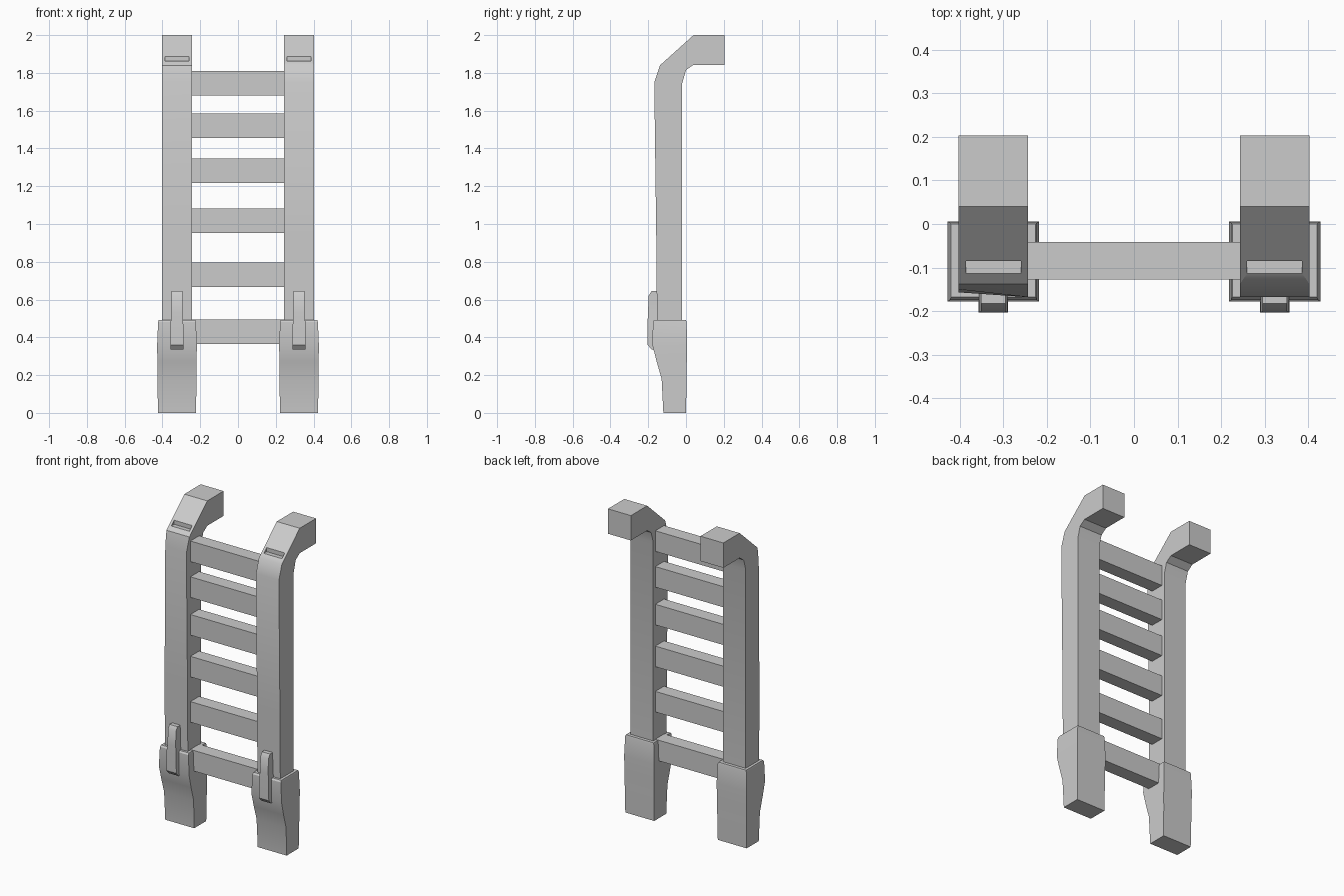
import bpy, bmesh

if "Cube" in bpy.data.objects:
    bpy.data.objects.remove(bpy.data.objects["Cube"])


def make(name, bm, smooth=False):
    bmesh.ops.recalc_face_normals(bm, faces=bm.faces)
    me = bpy.data.meshes.new(name)
    bm.to_mesh(me)
    bm.free()
    ob = bpy.data.objects.new(name, me)
    bpy.context.collection.objects.link(ob)
    if smooth:
        bpy.ops.object.select_all(action='DESELECT')
        ob.select_set(True)
        bpy.context.view_layer.objects.active = ob
        bpy.ops.object.shade_smooth_by_angle(angle=0.55)
    return ob


def box(name, x0, x1, y0, y1, z0, z1):
    bm = bmesh.new()
    bmesh.ops.create_cube(bm, size=1)
    for v in bm.verts:
        v.co = (x1 if v.co.x > 0 else x0, y1 if v.co.y > 0 else y0, z1 if v.co.z > 0 else z0)
    return make(name, bm)


def loft(name, cx, rings):
    """Stack of rectangles: (z, half width, front y, back y)."""
    bm = bmesh.new()
    loops = [[bm.verts.new(p) for p in ((cx - w, f, z), (cx + w, f, z), (cx + w, b, z), (cx - w, b, z))]
             for z, w, f, b in rings]
    for a, b in zip(loops, loops[1:]):
        for i in range(4):
            j = (i + 1) % 4
            bm.faces.new((a[i], a[j], b[j], b[i]))
    bm.faces.new(loops[0])
    bm.faces.new(loops[-1])
    return make(name, bm, True)


# rail side outline (y, z), bending back at the top
RAIL = [(-0.153, 0.40), (-0.157, 0.90), (-0.168, 1.75), (-0.138, 1.84), (0.04, 2.0), (0.203, 2.0),
        (0.203, 1.843), (0.04, 1.843), (0.0, 1.815), (-0.02, 1.745), (-0.02, 0.40)]
# boot and clip sections (z, half width, front y, back y)
BOOT = [(0, 0.101, -0.12, 0.0), (0.18, 0.103, -0.129, 0.003), (0.27, 0.104, -0.155, 0.004),
        (0.36, 0.105, -0.178, 0.006), (0.482, 0.1, -0.175, 0.003), (0.492, 0.097, -0.168, 0.0)]
CLIP = [(0.335, 0.034, -0.181, -0.14), (0.36, 0.034, -0.203, -0.14), (0.49, 0.033, -0.203, -0.14),
        (0.53, 0.028, -0.201, -0.14), (0.62, 0.028, -0.198, -0.14), (0.645, 0.028, -0.182, -0.14)]

for side, s in (("left", -1), ("right", 1)):
    cx = 0.323 * s
    # rail
    bm = bmesh.new()
    lo, hi = ([bm.verts.new((cx + d, y, z)) for y, z in RAIL] for d in (-0.08, 0.08))
    if s < 0:
        lo[2].co.y = -0.15  # slanted outer front edge on the left rail
    bm.faces.new(lo)
    bm.faces.new(hi)
    for i in range(len(RAIL)):
        j = (i + 1) % len(RAIL)
        bm.faces.new((lo[i], lo[j], hi[j], hi[i]))
    rail = make(side + "_rail", bm, True)

    # shallow step cut in the bend
    cutter = box(side + "_notch_cutter", cx - 0.063, cx + 0.063, -0.3, -0.085, 1.862, 1.95)
    cutter.hide_render = True
    cutter.hide_viewport = True
    cut = rail.modifiers.new("notch", 'BOOLEAN')
    cut.operation = 'DIFFERENCE'
    cut.solver = 'EXACT'
    cut.object = cutter

    loft(side + "_boot", cx, BOOT)
    loft(side + "_clip", cx, CLIP)

# rungs
for i, z in enumerate((0.43, 0.732, 1.018, 1.282, 1.52, 1.746)):
    box(f"rung_{i + 1}", -0.25, 0.25, -0.128, -0.041, z - 0.065, z + 0.065)
